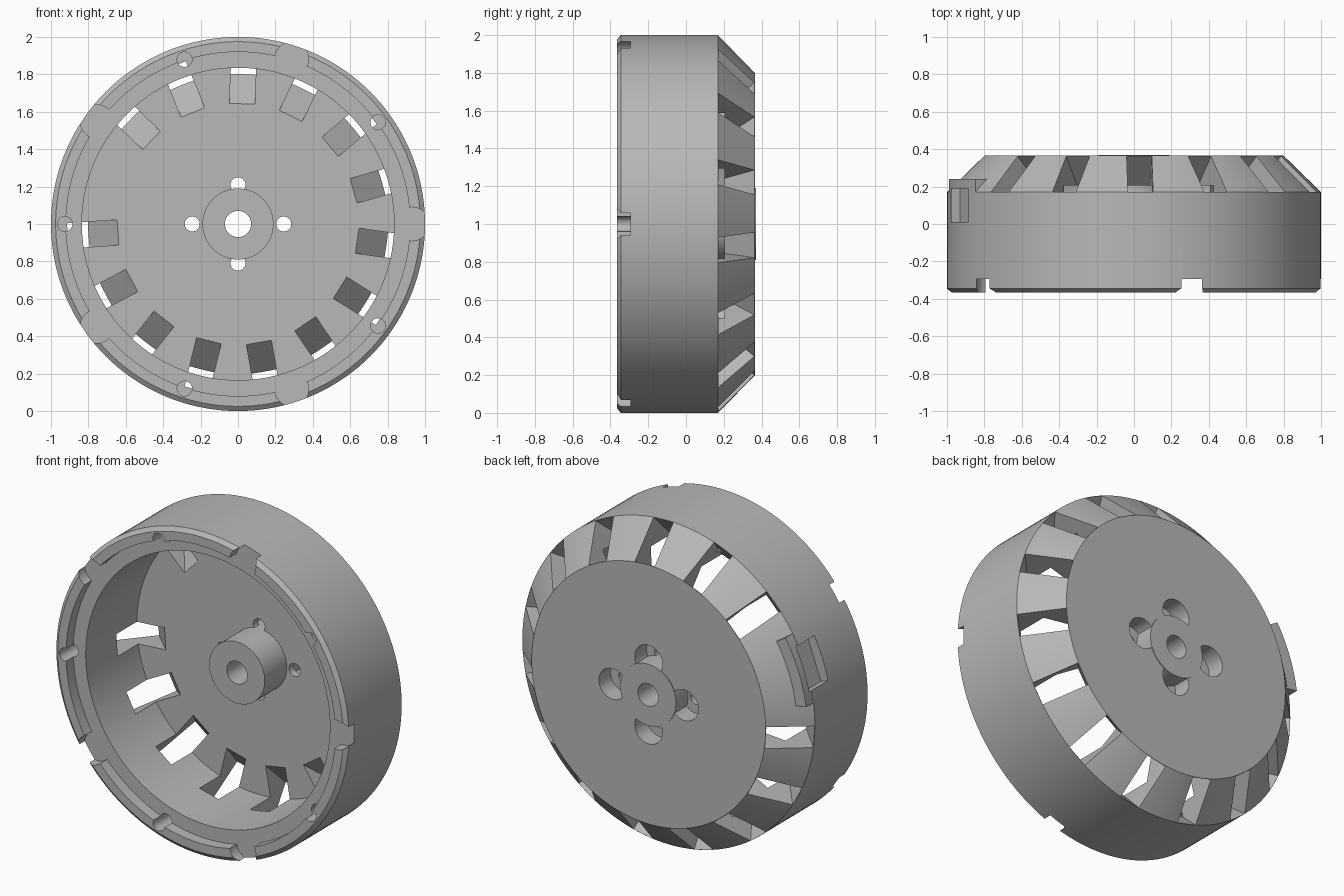
import bpy, bmesh
from math import cos, sin, radians, pi
from mathutils import Matrix, Vector

if "Cube" in bpy.data.objects:
    bpy.data.objects.remove(bpy.data.objects["Cube"])

grey = bpy.data.materials.new("plain_grey")
grey.use_nodes = True
grey.diffuse_color = (0.48, 0.48, 0.48, 1)
grey.node_tree.nodes["Principled BSDF"].inputs["Base Color"].default_value = (0.48, 0.48, 0.48, 1)


def finish(name, bm):
    bmesh.ops.recalc_face_normals(bm, faces=bm.faces)
    mesh = bpy.data.meshes.new(name)
    bm.to_mesh(mesh)
    bm.free()
    obj = bpy.data.objects.new(name, mesh)
    mesh.materials.append(grey)
    bpy.context.collection.objects.link(obj)
    return obj


def lathe(name, profile, start=0, end=360, steps=144):
    """Turn a closed (radius, y) profile about the wheel axis."""
    bm = bmesh.new()
    full = end - start == 360
    rings = []
    for i in range(steps if full else steps + 1):
        a = radians(start + (end - start) * i / steps)
        rings.append([bm.verts.new((r * cos(a), y, 1 + r * sin(a))) for r, y in profile])
    n = len(profile)
    for i in range(steps):
        p, q = rings[i], rings[(i + 1) % len(rings)]
        for j in range(n):
            k = (j + 1) % n
            bm.faces.new((p[j], p[k], q[k], q[j]))
    if not full:
        bm.faces.new(rings[0])
        bm.faces.new(rings[-1])
    return finish(name, bm)


def frame(angle, r, y):
    """Local x points outward, local y along the axle, at one angle."""
    return Matrix.Translation((0, 0, 1)) @ Matrix.Rotation(-radians(angle), 4, "Y") @ Matrix.Translation((r, y, 0))


def boxes(name, angles, r, y, size, tilt=0):
    bm = bmesh.new()
    for a in angles:
        m = frame(a, r, y) @ Matrix.Rotation(radians(tilt), 4, "Z") @ Matrix.Diagonal((*size, 1))
        bmesh.ops.create_cube(bm, size=1, matrix=m)
    return finish(name, bm)


def drills(name, places, radius, y0, y1):
    bm = bmesh.new()
    for a, r in places:
        m = frame(a, r, (y0 + y1) / 2) @ Matrix.Rotation(pi / 2, 4, "X")
        bmesh.ops.create_cone(bm, cap_ends=True, segments=40, radius1=radius,
                              radius2=radius, depth=y1 - y0, matrix=m)
    return finish(name, bm)


def combine(obj, tool, operation="DIFFERENCE"):
    mod = obj.modifiers.new("cut", "BOOLEAN")
    mod.operation, mod.solver, mod.object = operation, "EXACT", tool
    bpy.context.view_layer.objects.active = obj
    bpy.ops.object.modifier_apply(modifier=mod.name)
    bpy.data.objects.remove(tool)


# Drum: chamfered lip, recessed ledge, bore, thick back plate, sloped shoulder
drum = lathe("drum", [(0.15, 0.365), (0.8, 0.365), (1, 0.17), (1, -0.345), (0.975, -0.365),
                      (0.92, -0.365), (0.92, -0.295), (0.835, -0.295), (0.835, 0.205), (0.15, 0.205)])

# Raised block on the shoulder, with a flat pocket below it
combine(drum, lathe("block", [(0.87, 0.1), (0.999, 0.1), (0.999, 0.24), (0.87, 0.24)], 148, 172, 12), "UNION")
combine(drum, boxes("pocket", [160], 1.03, 0.1, (0.18, 0.18, 0.27)))

# Vent slots square to the shoulder, one position left solid for the block
vents = [16 + 24 * i for i in range(15) if i != 6]
shift = 0.03
combine(drum, boxes("vents", vents, 0.9 - shift, 0.2675 - shift, (0.44, 0.275, 0.135), 45))

# Rounded notches and pin holes in the front lip
combine(drum, drills("notches", [(72 * i, 0.93) for i in range(5)], 0.09, -0.5, -0.295))
combine(drum, drills("pins", [(36 + 72 * i, 0.925) for i in range(5)], 0.04, -0.5, 0.085))

# Four screw holes, counterbored from the back
screws = [(0, 0.245), (90, 0.21), (180, 0.245), (270, 0.21)]
combine(drum, drills("counterbores", screws, 0.095, 0.25, 0.5))
combine(drum, drills("screw_holes", screws, 0.04, 0.1, 0.4))

# Centre hub with shaft hole
hub = lathe("hub", [(0.07, -0.01), (0.19, -0.01), (0.19, 0.37), (0.07, 0.37)], steps=72)

bpy.ops.object.select_all(action="DESELECT")
for obj in (drum, hub):
    obj.select_set(True)
bpy.context.view_layer.objects.active = drum
bpy.ops.object.shade_smooth_by_angle(angle=radians(25))
